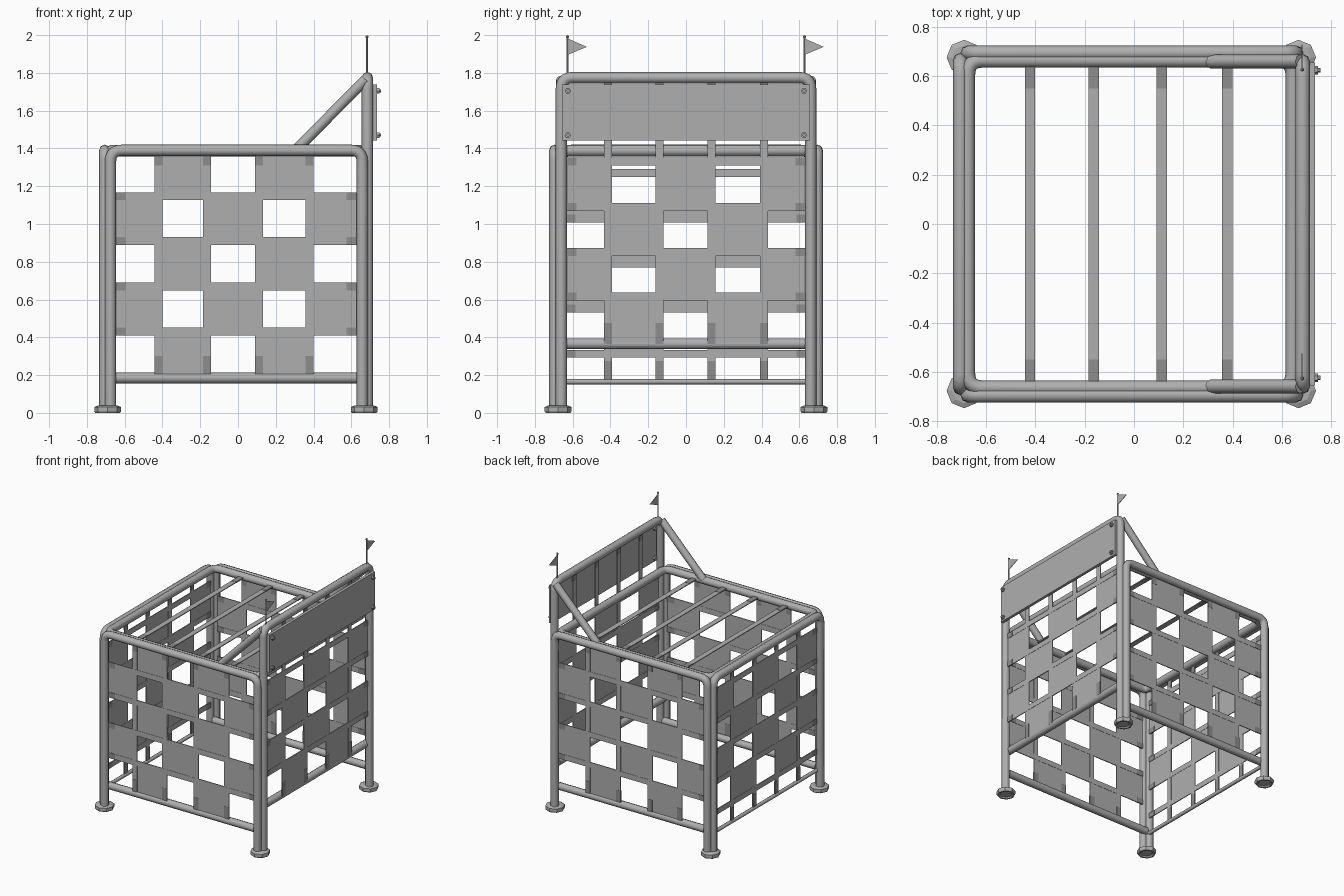
import bpy, bmesh, math
from mathutils import Vector

if "Cube" in bpy.data.objects:
    bpy.data.objects.remove(bpy.data.objects["Cube"])


def material(name, v):
    m = bpy.data.materials.new(name)
    m.diffuse_color = (v, v, v, 1)
    m.use_nodes = True
    m.node_tree.nodes["Principled BSDF"].inputs["Base Color"].default_value = m.diffuse_color
    return m


GREY = material("grey", 0.43)
DARK = material("dark grey", 0.27)


def rounded(points, r):
    """Replace the inner corners of a path by short arcs."""
    pts = [Vector(p) for p in points]
    out = [pts[0]]
    for a, b, c in zip(pts, pts[1:], pts[2:]):
        p, q = b + (a - b).normalized() * r, b + (c - b).normalized() * r
        for i in range(6):
            t = i / 5
            out.append(p * (1 - t) ** 2 + b * 2 * t * (1 - t) + q * t * t)
    return out + [pts[-1]]


def tube(name, points, r=0.03, bend=0.06, res=2):
    cu = bpy.data.curves.new(name, "CURVE")
    cu.dimensions = "3D"
    cu.bevel_depth, cu.bevel_resolution, cu.use_fill_caps = r, res, True
    pts = rounded(points, bend)
    sp = cu.splines.new("POLY")
    sp.points.add(len(pts) - 1)
    for s, p in zip(sp.points, pts):
        s.co = (*p, 1)
    cu.materials.append(GREY)
    ob = bpy.data.objects.new(name, cu)
    bpy.context.collection.objects.link(ob)
    bpy.ops.object.select_all(action="DESELECT")
    bpy.context.view_layer.objects.active = ob
    ob.select_set(True)
    bpy.ops.object.convert(target="MESH")
    bpy.ops.object.shade_smooth_by_angle(angle=math.radians(50))
    return bpy.context.object


def finish(name, bm, mats=(GREY,)):
    me = bpy.data.meshes.new(name)
    bmesh.ops.recalc_face_normals(bm, faces=bm.faces)
    bm.to_mesh(me)
    bm.free()
    for m in mats:
        me.materials.append(m)
    ob = bpy.data.objects.new(name, me)
    bpy.context.collection.objects.link(ob)
    return ob


def box(bm, lo, hi, mat=0):
    lo, hi = Vector(lo), Vector(hi)
    vs = bmesh.ops.create_cube(bm, size=1)["verts"]
    for v in vs:
        v.co = Vector([(lo[i] + hi[i]) / 2 + v.co[i] * (hi[i] - lo[i]) for i in range(3)])
    for f in {f for v in vs for f in v.link_faces}:
        f.material_index = mat


HALF = 0.021          # half width of a strap


def net(name, axis, depth, us, zs, span, height, filled, wrap=0.08):
    """Webbing in the plane axis = depth: straps, square patches and doubled ends."""
    bm = bmesh.new()

    def plate(u0, u1, z0, z1, t, mat=0):
        if axis == "y":
            box(bm, (u0, depth - t, z0), (u1, depth + t, z1), mat)
        else:
            box(bm, (depth - t, u0, z0), (depth + t, u1, z1), mat)

    for u in us:
        plate(u - HALF, u + HALF, *height, 0.003)
        plate(u - HALF, u + HALF, height[0], height[0] + wrap + 0.03, 0.0045, 1)
        plate(u - HALF, u + HALF, height[1] - wrap, height[1], 0.0045, 1)
    for z in zs:
        plate(*span, z - HALF, z + HALF, 0.0035)
        plate(span[0], span[0] + wrap, z - HALF, z + HALF, 0.005, 1)
        plate(span[1] - wrap, span[1], z - HALF, z + HALF, 0.005, 1)
    ue = [span[0] + HALF] + us + [span[1] - HALF]
    ze = [height[1] - HALF] + zs + [height[0] + HALF]
    for row in range(len(ze) - 1):
        for col in range(len(ue) - 1):
            if filled(row, col):
                plate(ue[col] - HALF, ue[col + 1] + HALF,
                      ze[row + 1] - HALF, ze[row] + HALF, 0.0015)
    finish(name, bm, (GREY, DARK))


COLS_X = [-0.422, -0.163, 0.112, 0.378]
COLS_Y = [-0.412, -0.14, 0.135, 0.412]

# Front and back: hoop, bottom rail, brace and net
for s, side in ((-1, "front"), (1, "back")):
    y = 0.695 * s
    tube(side + "_hoop", [(-0.675, y, 0.03), (-0.675, y, 1.39), (0.658, y, 1.39), (0.658, y, 0.03)])
    tube(side + "_bottom_rail", [(-0.675, 0.665 * s, 0.185), (0.66, 0.665 * s, 0.185)], 0.029)
    tube(side + "_brace", [(0.675, 0.66 * s, 1.765), (0.31, 0.66 * s, 1.395)], 0.028)
    net(side + "_net", "y", 0.68 * s, COLS_X, [1.147, 0.909, 0.67, 0.432],
        (-0.675, 0.655), (0.19, 1.39), lambda r, c: (r + c) % 2 == 1)

# Left hoop, tall right hoop and the horizontal ring at the top
tube("left_hoop", [(-0.705, -0.665, 0.03), (-0.705, -0.665, 1.39), (-0.705, 0.665, 1.39), (-0.705, 0.665, 0.03)])
tube("right_hoop", [(0.685, -0.66, 0.03), (0.685, -0.66, 1.775), (0.685, 0.66, 1.775), (0.685, 0.66, 0.03)])
tube("top_ring", [(0, -0.665, 1.388), (-0.675, -0.665, 1.388), (-0.675, 0.665, 1.388),
                  (0.645, 0.665, 1.388), (0.645, -0.665, 1.388), (0, -0.665, 1.388)])
tube("left_bottom_rail", [(-0.69, -0.665, 0.165), (-0.69, 0.665, 0.165)], 0.014)
tube("right_bottom_rail", [(0.66, -0.66, 0.366), (0.66, 0.66, 0.366)], 0.029)

# Side nets: the top row is open, and so is the lowest row on the left
net("left_net", "x", -0.69, COLS_Y, [1.27, 1.03, 0.79, 0.553, 0.313],
    (-0.665, 0.665), (0.165, 1.39), lambda r, c: 0 < r < 5 and (r + c) % 2 == 1)
net("right_net", "x", 0.685, COLS_Y, [1.33, 1.09, 0.852, 0.616],
    (-0.66, 0.66), (0.366, 1.775), lambda r, c: r > 0 and (r + c) % 2 == 1)

# Straps across the top with doubled ends
bm = bmesh.new()
for x in COLS_X:
    box(bm, (x - HALF, -0.665, 1.385), (x + HALF, 0.665, 1.391))
    for s in (-1, 1):
        a, b = sorted((0.55 * s, 0.665 * s))
        box(bm, (x - HALF, a, 1.383), (x + HALF, b, 1.393), 1)
finish("roof_straps", bm, (GREY, DARK))

# Feet: eight-sided pads
PAD = [(0, 0.012), (0.045, 0.012), (0.055, 0.003), (0.066, 0.003), (0.071, 0.012), (0.071, 0.034), (0.05, 0.043), (0, 0.043)]
for x, sx in ((-0.69, "left"), (0.668, "right")):
    for s, sy in ((-1, "front"), (1, "back")):
        bm = bmesh.new()
        vs = [bm.verts.new((r, 0, z)) for r, z in PAD]
        es = [bm.edges.new(p) for p in zip(vs, vs[1:])]
        bmesh.ops.spin(bm, geom=vs + es, axis=(0, 0, 1), cent=(0, 0, 0), angle=2 * math.pi, steps=8)
        bmesh.ops.remove_doubles(bm, verts=bm.verts, dist=1e-4)
        bmesh.ops.translate(bm, verts=bm.verts, vec=(x, 0.677 * s, -0.003))
        finish(f"{sy}_{sx}_foot", bm)

# Sign board and its bolts
bm = bmesh.new()
box(bm, (0.713, -0.656, 1.442), (0.736, 0.656, 1.738))
finish("sign_board", bm)
for s in (-1, 1):
    for z in (1.47, 1.705):
        tube("sign_bolt", [(0.70, 0.625 * s, z), (0.748, 0.625 * s, z)], 0.017, res=1)
        tube("bolt_tip", [(0.748, 0.625 * s, z), (0.757, 0.625 * s, z)], 0.009, res=1)

# Flag poles, tips and pennants
for s, side in ((-1, "front"), (1, "back")):
    y = 0.627 * s
    tube(side + "_flag_pole", [(0.683, y, 1.78), (0.683, y, 1.99)], 0.005, res=1)
    bm = bmesh.new()
    bmesh.ops.create_icosphere(bm, subdivisions=1, radius=0.009)
    bmesh.ops.translate(bm, verts=bm.verts, vec=(0.683, y, 1.991))
    finish(side + "_pole_tip", bm)
    bm = bmesh.new()
    rings = [[bm.verts.new((0.683 + d, y + a, z)) for a, z in ((0, 1.982), (0, 1.895), (0.102, 1.938))]
             for d in (-0.002, 0.002)]
    bm.faces.new(rings[0])
    bm.faces.new(rings[1])
    for i in range(3):
        j = (i + 1) % 3
        bm.faces.new((rings[0][i], rings[0][j], rings[1][j], rings[1][i]))
    finish(side + "_pennant", bm)
